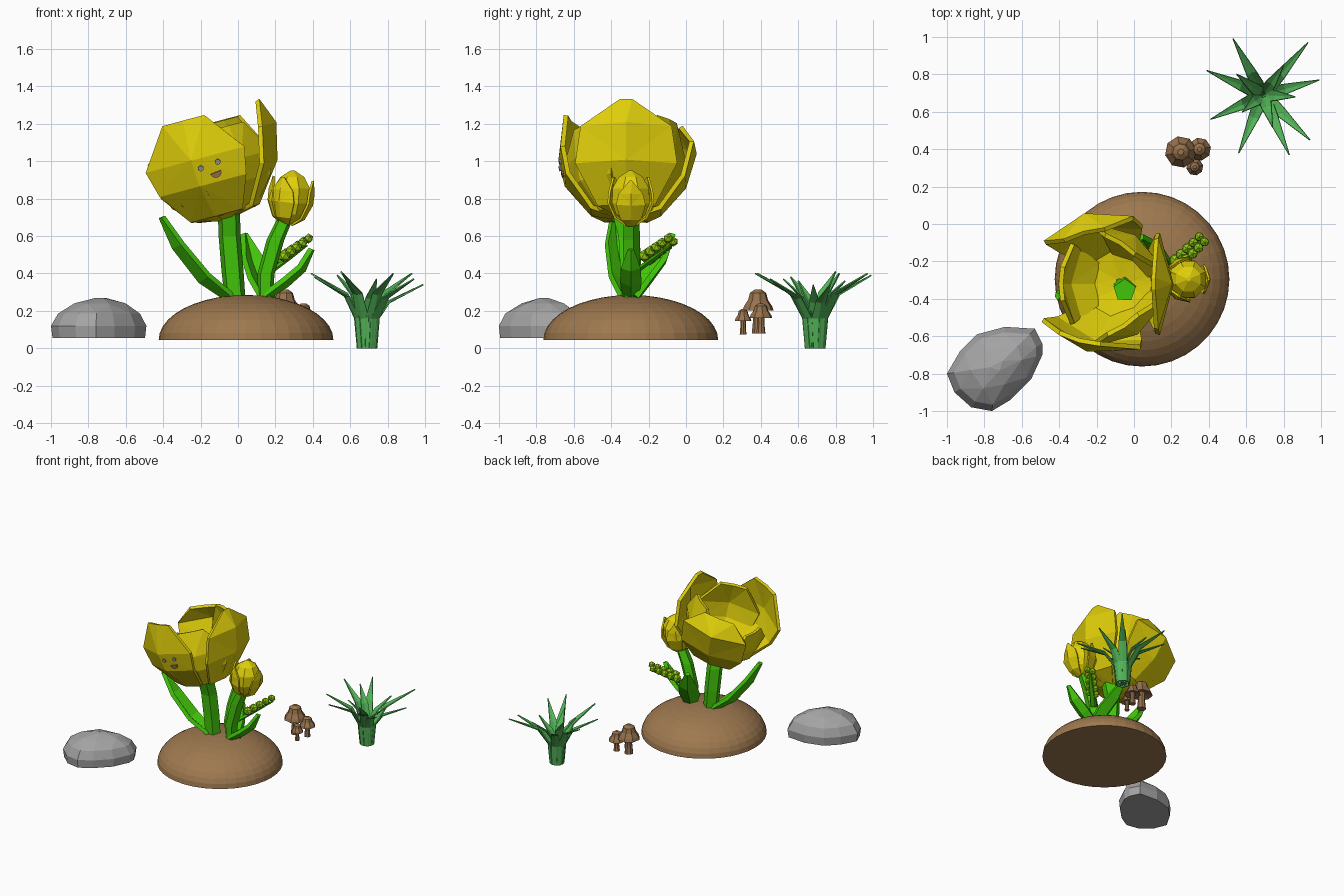
import bpy, bmesh, math
from mathutils import Vector, Matrix
from mathutils.bvhtree import BVHTree

if "Cube" in bpy.data.objects:
    bpy.data.objects.remove(bpy.data.objects["Cube"])


def material(name, rgb):
    m = bpy.data.materials.new(name)
    m.diffuse_color = (*rgb, 1)
    m.use_nodes = True
    m.node_tree.nodes["Principled BSDF"].inputs["Base Color"].default_value = m.diffuse_color
    return m


YELLOW = material("petal yellow", (0.74, 0.62, 0.003))
GREEN = material("leaf green", (0.055, 0.56, 0.003))
PEA = material("pea green", (0.28, 0.60, 0.005))
GRASS = material("grass green", (0.085, 0.45, 0.095))
SOIL = material("soil brown", (0.34, 0.19, 0.078))
MUSH = material("mushroom brown", (0.31, 0.17, 0.075))
STONE = material("stone grey", (0.37, 0.37, 0.37))
EYE = material("eye grey", (0.32, 0.32, 0.34))
MOUTH = material("mouth brown", (0.36, 0.18, 0.08))


def add(name, bm, mat):
    bmesh.ops.recalc_face_normals(bm, faces=bm.faces)
    me = bpy.data.meshes.new(name)
    bm.to_mesh(me)
    bm.free()
    me.materials.append(mat)
    ob = bpy.data.objects.new(name, me)
    bpy.context.collection.objects.link(ob)
    return ob


def tube(name, rings, sides, mat, turn=0.0):
    """Closed loft of horizontal polygon rings (x, y, z, radius)."""
    bm = bmesh.new()
    loops = []
    for x, y, z, r in rings:
        loops.append([bm.verts.new((x + r * math.cos(turn + math.tau * i / sides),
                                    y + r * math.sin(turn + math.tau * i / sides), z))
                      for i in range(sides)])
    for a, b in zip(loops, loops[1:]):
        for i in range(sides):
            j = (i + 1) % sides
            bm.faces.new((a[i], a[j], b[j], b[i]))
    bm.faces.new(loops[0][::-1])
    bm.faces.new(loops[-1])
    return add(name, bm, mat)


def sheet(name, rows, mat, thick):
    """Grid of points with thickness."""
    bm = bmesh.new()
    vs = [[bm.verts.new(p) for p in row] for row in rows]
    for a, b in zip(vs, vs[1:]):
        for i in range(len(a) - 1):
            bm.faces.new((a[i], a[i + 1], b[i + 1], b[i]))
    bmesh.ops.triangulate(bm, faces=bm.faces)
    tree = BVHTree.FromBMesh(bm)
    ob = add(name, bm, mat)
    mod = ob.modifiers.new("thickness", "SOLIDIFY")
    mod.thickness = thick
    mod.offset = 0
    return tree


def blade(name, path, widths, mat, fold, thick):
    """Folded leaf along a path."""
    pts = [Vector(p) for p in path]
    flat = pts[-1] - pts[0]
    flat.z = 0
    side = flat.normalized().cross(Vector((0, 0, 1)))
    rows = []
    for i, (p, w) in enumerate(zip(pts, widths)):
        t = (pts[min(i + 1, len(pts) - 1)] - pts[max(i - 1, 0)]).normalized()
        up = side.cross(t) * fold * w
        rows.append((p - side * w + up, p, p + side * w + up))
    sheet(name, rows, mat, thick)


def petal(name, frame, angle, profile, rs, hs, thick):
    """Petal from (height, radius, half width, side pull-in) rows around a flower axis."""
    rot = frame @ Matrix.Rotation(math.radians(angle), 4, "Z")
    rows = []
    for h, r, w, pull in profile:
        rows.append([rot @ Vector((r * rs * k, s * w * rs, h * hs))
                     for s, k in ((-1, pull), (0, 1), (1, pull))])
    return sheet(name, rows, YELLOW, thick)


# Soil mound
rings = []
for i in range(11):
    a = math.radians(89) * i / 10
    rings.append((0.043, -0.295, 0.045 + 0.24 * math.sin(a), 0.467 * math.cos(a)))
tube("soil_mound", rings, 36, SOIL)

# Boulder
outline = [(-1, -.8), (-.93, -.68), (-.84, -.59), (-.69, -.55), (-.53, -.56), (-.49, -.64),
           (-.49, -.70), (-.55, -.83), (-.66, -.94), (-.76, -1), (-.87, -.98), (-.96, -.90)]
bm = bmesh.new()
for z, s, step in ((0.055, 0.97, 1), (0.12, 1, 1), (0.185, 0.86, 1), (0.24, 0.54, 2), (0.268, 0.14, 4)):
    for x, y in outline[::step]:
        bm.verts.new((-0.73 + (x + 0.73) * s, -0.76 + (y + 0.76) * s, z))
bmesh.ops.convex_hull(bm, input=bm.verts)
bmesh.ops.delete(bm, geom=[v for v in bm.verts if not v.link_faces], context="VERTS")
add("boulder", bm, STONE)

# Mushrooms
for n, (x, y, z0, top, r) in enumerate(((0.25, 0.385, 0.08, 0.315, 0.085),
                                        (0.35, 0.40, 0.08, 0.24, 0.062),
                                        (0.325, 0.305, 0.075, 0.21, 0.046))):
    h = top - z0
    prof = ((0, .40), (.3, .32), (.58, .34), (.52, 1), (.62, .90), (.76, .64), (.92, .52), (1, .2))
    tube(f"mushroom_{n}", [(x, y, z0 + h * a, r * b) for a, b in prof], 8, MUSH, 0.2)

# Grass tuft
C = Vector((0.69, 0.69, 0))
tips = [(.53, .99, .39), (.93, .97, .40), (.99, .77, .34), (.94, .45, .37), (.83, .37, .40),
        (.56, .38, .40), (.41, .56, .38), (.39, .82, .40),
        (.55, .80, .41), (.80, .85, .36), (.86, .68, .34), (.74, .52, .37), (.58, .60, .36)]
for n, tip in enumerate(tips):
    t = Vector(tip)
    d = Vector((t.x - C.x, t.y - C.y, 0))
    u = d.normalized()
    k = 0.05 if n < 8 else 0.004
    path = [C + u * k, C + u * (k + 0.015) + Vector((0, 0, 0.16)),
            C + d * 0.40 + Vector((0, 0, t.z * 0.72)), t]
    blade(f"grass_blade_{n}", path, (0.03, 0.034, 0.028, 0.002), GRASS, 0.25, 0.008)

# Stems
tube("main_stem", [(-.015, -.30, .25, .058), (-.03, -.30, .42, .062), (-.045, -.31, .60, .062),
                   (-.05, -.355, .76, .062)], 5, GREEN, 0.3)
tube("bud_stem", [(.145, -.295, .25, .04), (.15, -.295, .40, .048), (.20, -.295, .58, .05),
                  (.25, -.295, .69, .045)], 5, GREEN, 0.3)

# Leaves
W = (0.045, 0.072, 0.062, 0.014)
blade("left_leaf", [(-.05, -.31, .26), (-.20, -.34, .36), (-.34, -.37, .54), (-.41, -.385, .70)],
      W, GREEN, 0.6, 0.03)
blade("right_leaf", [(.15, -.295, .27), (.26, -.295, .34), (.35, -.295, .42), (.395, -.295, .53)],
      (.035, .05, .045, .01), GREEN, 0.6, 0.03)
blade("back_leaf", [(.15, -.27, .26), (.11, -.20, .35), (.07, -.12, .46), (.035, -.07, .61)],
      W, GREEN, 0.6, 0.03)

# Pea stalk
A, B = Vector((.17, -.27, .41)), Vector((.365, -.08, .55))
tube("pea_stalk", [(*A, .026), (*A.lerp(B, .5), .022), (*B, .012)], 5, GREEN)
across = Vector((0.7, -0.7, 0)) * 0.02
for i in range(5):
    for s in (-1, 1):
        bm = bmesh.new()
        p = A.lerp(B, 0.33 + 0.165 * i) + across * s + Vector((0, 0, 0.03 + 0.008 * s))
        bmesh.ops.create_icosphere(bm, subdivisions=1, radius=0.035 - 0.002 * i,
                                   matrix=Matrix.Translation(p))
        add(f"pea_{i}_{'left' if s < 0 else 'right'}", bm, PEA)

# Large flower
frame = Matrix.Translation((-0.07, -0.32, 0.70)) @ Matrix.Rotation(math.radians(-15), 4, "Y")
foot = ((0, .03, .03, 1), (.03, .19, .15, .8))
pointed = foot + ((.23, .34, .27, .78), (.42, .385, .24, .8), (.56, .33, .03, 1))
broad = foot + ((.20, .335, .25, .78), (.34, .37, .285, .76), (.555, .32, .12, .96))
curled = foot + ((.20, .33, .25, .78), (.40, .39, .26, .78), (.52, .29, .12, .96))
petal("right_petal", frame, 0, pointed, 1.0, 1.0, 0.025)
petal("back_petal", frame, 105, curled, 0.97, 0.94, 0.025)
front = petal("front_petal", frame, -105, broad, 0.98, 1.0, 0.025)
for name, ang, rs, hs in (("inner_back_petal", 58, .80, .91), ("inner_front_petal", -58, .83, .84),
                          ("inner_left_petal", 180, .75, .62)):
    petal(name, frame, ang, broad, rs, hs, 0.025)


# Face on the front petal
def on_petal(name, x, z, r, mat, half=False):
    hit, nor, _, _ = front.ray_cast(Vector((x, -2, z)), Vector((0, 1, 0)))
    if hit is None:
        return
    if nor.y > 0:
        nor = -nor
    bm = bmesh.new()
    bmesh.ops.create_cone(bm, cap_ends=True, segments=12, radius1=r, radius2=r, depth=0.009)
    if half:
        bmesh.ops.bisect_plane(bm, geom=bm.verts[:] + bm.edges[:] + bm.faces[:],
                               plane_co=(0, 0, 0), plane_no=(0, 1, 0), clear_outer=True)
        bmesh.ops.holes_fill(bm, edges=bm.edges)
    # disc axes: right along the tilted smile line, up along the petal
    right = Vector((0.93, 0, 0.36))
    right = (right - nor * right.dot(nor)).normalized()
    m = Matrix((right, nor.cross(right), nor)).transposed().to_4x4()
    bm.transform(Matrix.Translation(hit + nor * 0.017) @ m)
    add(name, bm, mat)


on_petal("left_eye", -0.20, 0.965, 0.015, EYE)
on_petal("right_eye", -0.11, 1.0, 0.015, EYE)
on_petal("mouth", -0.12, 0.945, 0.03, MOUTH, True)

# Bud
core = [(0, .03), (.05, .085), (.11, .108), (.19, .106), (.25, .07), (.285, .012)]
tube("bud_core", [(.275 + .06 * h, -.295, .665 + h, r) for h, r in core], 8, YELLOW, 0.39)
bud = Matrix.Translation((0.265, -0.295, 0.66)) @ Matrix.Rotation(math.radians(7), 4, "Y")
scale = ((0, .02, .02, 1), (.04, .085, .055, .8), (.12, .12, .08, .8), (.18, .122, .065, .8),
         (.25, .108, .006, 1))
for n, ang in enumerate((0, 120, 180, 240)):
    petal(f"bud_petal_{n}", bud, ang, scale, 0.97, 1.0, 0.012)
